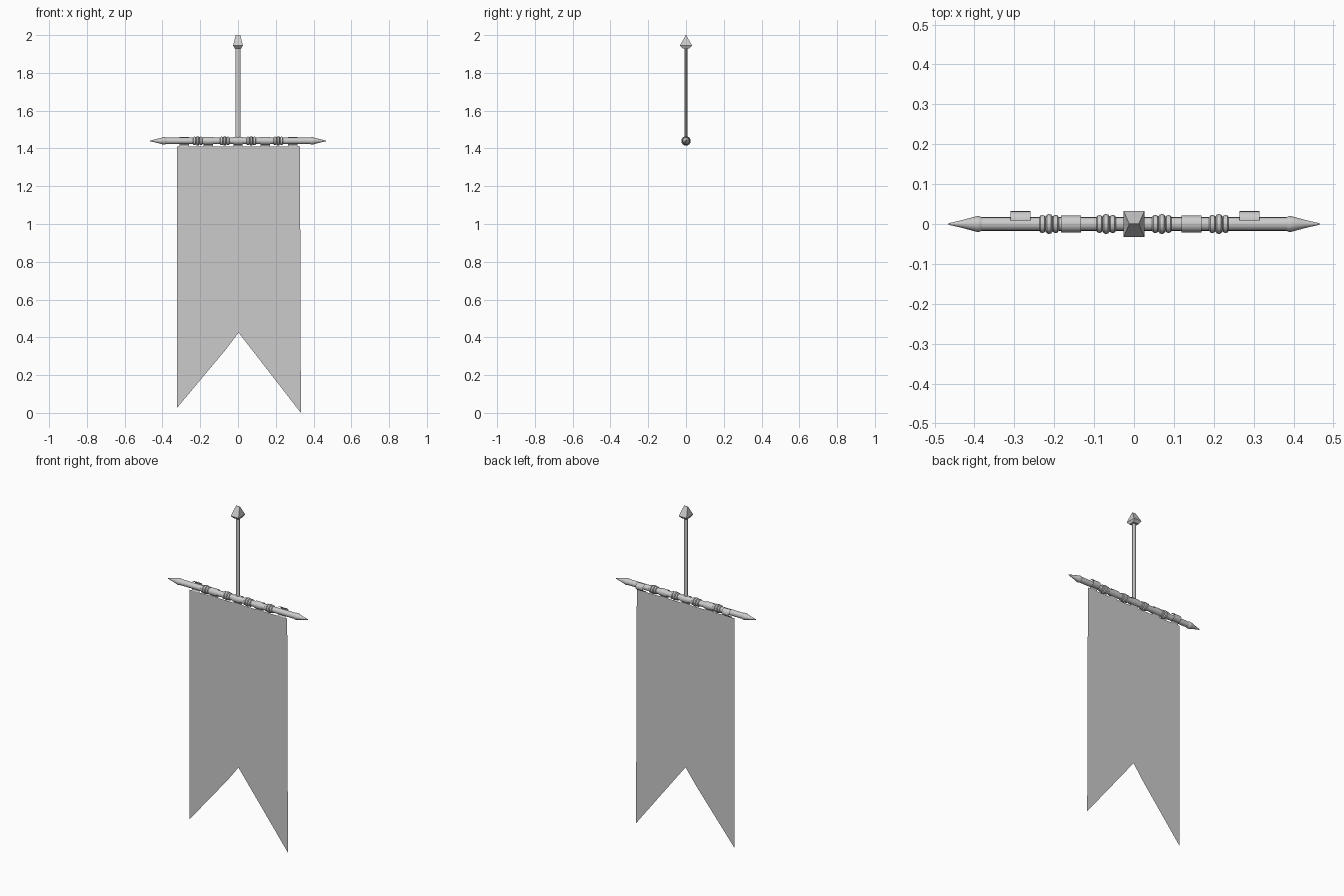
import bpy, bmesh
from math import sin, cos, pi, radians
from mathutils import Vector

if "Cube" in bpy.data.objects:
    bpy.data.objects.remove(bpy.data.objects["Cube"])

BAR_Z = 1.44


def finish(name, bm, smooth=True):
    me = bpy.data.meshes.new(name)
    bmesh.ops.recalc_face_normals(bm, faces=bm.faces)
    bm.to_mesh(me)
    bm.free()
    ob = bpy.data.objects.new(name, me)
    bpy.context.collection.objects.link(ob)
    if smooth:
        bpy.context.view_layer.objects.active = ob
        ob.select_set(True)
        bpy.ops.object.shade_smooth_by_angle(angle=radians(35))
        ob.select_set(False)
    return ob


def loft(name, rings, smooth=True):
    """Skin a list of closed point rings and cap both ends."""
    bm = bmesh.new()
    vs = [[bm.verts.new(p) for p in r] for r in rings]
    n = len(vs[0])
    for a, b in zip(vs, vs[1:]):
        for i in range(n):
            j = (i + 1) % n
            bm.faces.new((a[i], a[j], b[j], b[i]))
    bm.faces.new(vs[0])
    bm.faces.new(vs[-1])
    return finish(name, bm, smooth)


def lathe_x(name, profile, n=16):
    """Turn (x, radius) pairs about the crossbar axis."""
    return loft(name, [[(x, r * cos(2 * pi * i / n), BAR_Z + r * sin(2 * pi * i / n))
                        for i in range(n)] for x, r in profile])


def strap(name, x, path, w=0.05):
    """Cloth strip: sweep a (y, z) path across width w."""
    bm = bmesh.new()
    rows = [[bm.verts.new((x + s * w / 2, y, z)) for s in (-1, 1)] for y, z in path]
    for a, b in zip(rows, rows[1:]):
        bm.faces.new((a[0], a[1], b[1], b[0]))
    return finish(name, bm)


# Crossbar
lathe_x("crossbar", [(-0.39, 0.017), (0.39, 0.017)])

# Pointed ends and turned bead groups, both sides
TIP = [(0.382, 0.017), (0.387, 0.0195), (0.395, 0.0195), (0.415, 0.014),
       (0.44, 0.0075), (0.465, 0.002)]
for side, s in (("left", -1), ("right", 1)):
    lathe_x("bar_tip_" + side, [(s * x, r) for x, r in TIP])
    for label, cx in (("inner", 0.07), ("outer", 0.213)):
        prof = []
        for off, r in ((-0.0165, 0.0225), (0, 0.025), (0.0165, 0.0225)):
            prof += [(off - 0.008, r - 0.005), (off - 0.005, r - 0.001), (off, r),
                     (off + 0.005, r - 0.001), (off + 0.008, r - 0.005)]
        lathe_x(f"bar_beads_{label}_{side}", [(s * (cx + x), r) for x, r in prof])

# Upright pole
N = 8
loft("pole", [[(0.0135 * cos(2 * pi * (i + .5) / N), 0.009 * sin(2 * pi * (i + .5) / N), z)
               for i in range(N)] for z in (BAR_Z, 1.935)])

# Chisel-shaped finial
loft("pole_finial", [[(a * hx, b * hy, z) for a, b in ((-1, -1), (1, -1), (1, 1), (-1, 1))]
                     for z, hx, hy in ((1.93, 0.018, 0.018), (1.945, 0.026, 0.032),
                                       (2.0, 0.012, 0.001))], smooth=False)

# Cloth loops: middle ones wrap the bar, outer ones hang behind it
wrap = [(0.021 * cos(radians(a)), BAR_Z + 0.021 * sin(radians(a)))
        for a in range(-80, 261, 20)]
wrap = [(0.001, 1.41)] + wrap + [(-0.001, 1.41)]
for i, x in enumerate((-0.158, 0.0, 0.144)):
    strap(f"wrapped_loop_{i + 1}", x, wrap)
back = [(0.0, 1.408)] + [(0.011 + 0.021 * cos(radians(a)), BAR_Z + 0.021 * sin(radians(a)))
                         for a in range(-100, 101, 20)]
for i, x in enumerate((-0.285, 0.29)):
    strap(f"rear_loop_{i + 1}", x, back)

# Swallow-tailed banner cloth
OUTLINE = [(-0.324, 1.41), (-0.324, 0.025), (-0.065, 0.335), (0.003, 0.425),
           (0.333, 0.0), (0.328, 1.41)]
bm = bmesh.new()
v = [bm.verts.new((x, 0, z)) for x, z in OUTLINE]
mid = bm.verts.new((0.003, 0, 1.41))
bm.faces.new((v[0], v[1], v[2], v[3], mid))
bm.faces.new((mid, v[3], v[4], v[5]))
finish("banner_cloth", bm, smooth=False)
